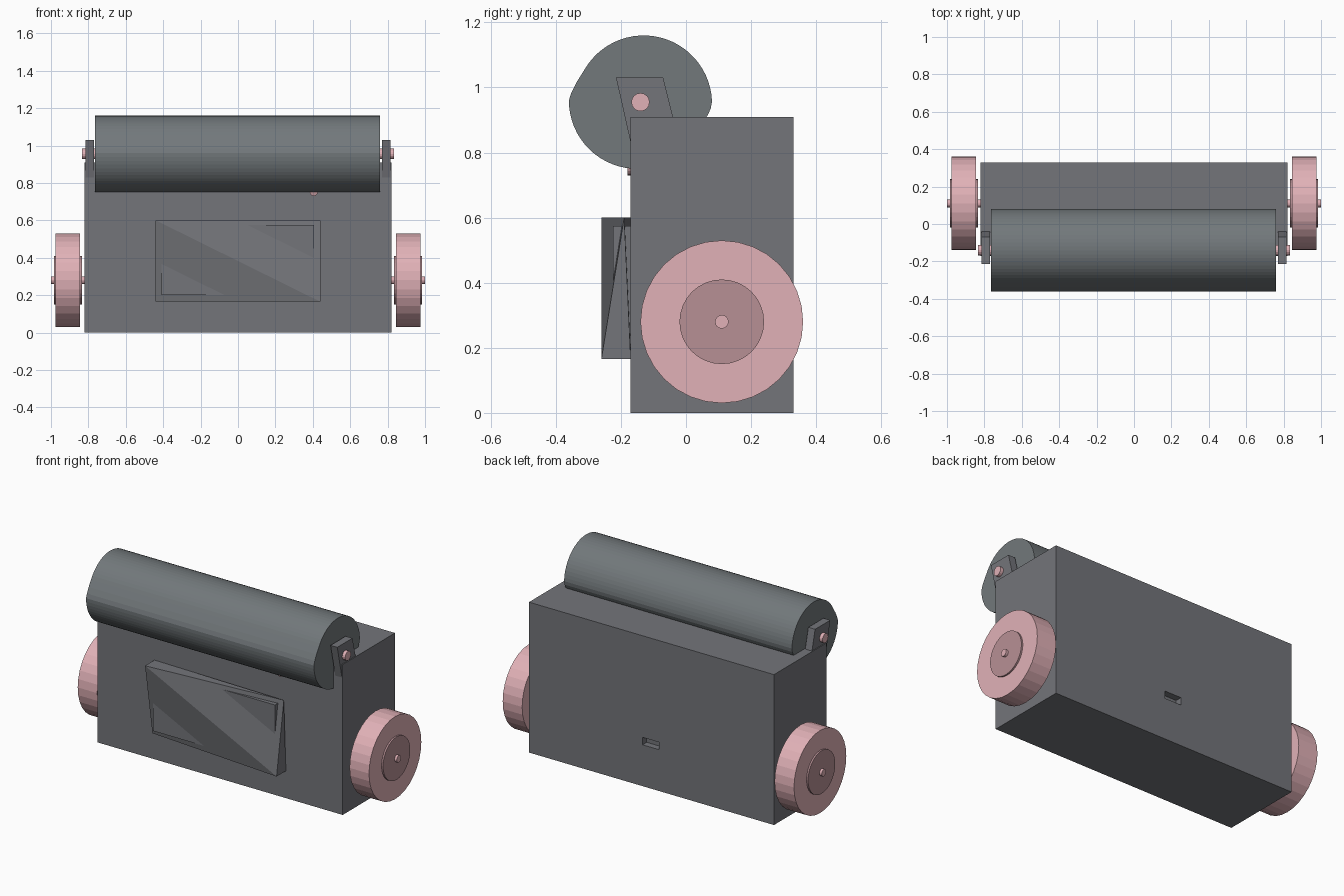
import bpy, bmesh, math
from mathutils import Matrix, Vector

if "Cube" in bpy.data.objects:
    bpy.data.objects.remove(bpy.data.objects["Cube"], do_unlink=True)


def material(name, rgb):
    m = bpy.data.materials.new(name)
    m.use_nodes = True
    m.diffuse_color = (*rgb, 1)
    m.node_tree.nodes["Principled BSDF"].inputs["Base Color"].default_value = (*rgb, 1)
    return m


GREY = material("body grey", (0.172, 0.176, 0.193))
SLATE = material("roller slate", (0.168, 0.188, 0.198))
PINK = material("wheel pink", (0.752, 0.440, 0.474))
ROSE = material("hub rose", (0.474, 0.279, 0.300))


def finish(bm, name, mat):
    bmesh.ops.recalc_face_normals(bm, faces=bm.faces)
    mesh = bpy.data.meshes.new(name)
    bm.to_mesh(mesh)
    bm.free()
    mesh.materials.append(mat)
    obj = bpy.data.objects.new(name, mesh)
    bpy.context.collection.objects.link(obj)
    return obj


def box(name, low, high, mat):
    low, high = Vector(low), Vector(high)
    bm = bmesh.new()
    bmesh.ops.create_cube(bm, size=1)
    bmesh.ops.scale(bm, vec=high - low, verts=bm.verts)
    bmesh.ops.translate(bm, vec=(low + high) / 2, verts=bm.verts)
    return finish(bm, name, mat)


def rod(name, center, radius, length, mat, axis="X", sides=32):
    bm = bmesh.new()
    bmesh.ops.create_cone(bm, cap_ends=True, segments=sides, radius1=radius,
                          radius2=radius, depth=length)
    turn = Matrix.Rotation(math.pi / 2, 4, "Y" if axis == "X" else "X")
    bmesh.ops.transform(bm, matrix=Matrix.Translation(center) @ turn, verts=bm.verts)
    return finish(bm, name, mat)


def extrude_x(name, profile, x0, x1, mat):
    # Sweep a side profile of (y, z) points along x
    bm = bmesh.new()
    face = bm.faces.new([bm.verts.new((x0, y, z)) for y, z in profile])
    new = bmesh.ops.extrude_face_region(bm, geom=[face])["geom"]
    bmesh.ops.translate(bm, vec=(x1 - x0, 0, 0),
                        verts=[v for v in new if isinstance(v, bmesh.types.BMVert)])
    return finish(bm, name, mat)


def arc(cy, cz, r, start, end, steps):
    angles = [math.radians(start + (end - start) * i / steps) for i in range(steps + 1)]
    return [(cy + r * math.cos(a), cz + r * math.sin(a)) for a in angles]


# Main body with a small slot cut in the back
body = box("body", (-0.82, -0.17, 0), (0.82, 0.33, 0.91), GREY)
cutter = box("slot_cutter", (-0.05, 0.29, 0.25), (0.06, 0.4, 0.295), GREY)
cutter.hide_render = True
cut = body.modifiers.new("slot", "BOOLEAN")
cut.operation = "DIFFERENCE"
cut.solver = "EXACT"
cut.object = cutter
bpy.context.view_layer.objects.active = body
bpy.ops.object.modifier_apply(modifier="slot")
bpy.data.objects.remove(cutter, do_unlink=True)

# Roller: two offset half rounds joined by short flats
outline = arc(-0.13, 0.95, 0.21, 2, 150, 26)
outline += [(-0.335, 1.018), (-0.352, 0.985)]
outline += arc(-0.15, 0.96, 0.21, 180, 340, 28)
outline += [(0.066, 0.914), (0.076, 0.935)]
extrude_x("roller", outline, -0.765, 0.76, SLATE)

# Wheels, hubs, axles, brackets and pins on both sides
bracket = [(-0.215, 1.03), (-0.07, 1.03), (-0.02, 0.83), (-0.17, 0.83)]
for side, s in (("left", 1), ("right", -1)):
    rod(f"{side}_wheel", (s * 0.91, 0.11, 0.28), 0.25, 0.13, PINK)
    rod(f"{side}_hub", (s * 0.91, 0.11, 0.28), 0.13, 0.15, ROSE)
    rod(f"{side}_axle", (s * 0.9, 0.11, 0.28), 0.021, 0.2, PINK, sides=16)
    extrude_x(f"{side}_bracket", bracket, s * 0.77, s * 0.815, GREY)
    rod(f"{side}_pin", (s * 0.79, -0.14, 0.955), 0.028, 0.09, PINK, sides=16)

# Twisted front panel: thick at two opposite corners, thin at the others
bm = bmesh.new()
w, bottom, top = 0.44, 0.165, 0.6
tl_front, tl_back, br_front, br_back, tr, bl = [bm.verts.new(p) for p in (
    (-w, -0.26, top), (-w, -0.17, top), (w, -0.26, bottom), (w, -0.17, bottom),
    (w, -0.19, top), (-w, -0.19, bottom))]
for corner in (tr, bl):
    for tri in ((tl_front, br_front), (tl_back, br_back),
                (tl_front, tl_back), (br_front, br_back)):
        bm.faces.new((*tri, corner))
finish(bm, "twisted_panel", GREY)

# Flat slab showing through the panel's thin corners
box("panel_slab", (-0.41, -0.225, 0.2), (0.405, -0.17, 0.575), GREY)

# Button on the front face
rod("front_button", (0.405, -0.17, 0.752), 0.022, 0.02, ROSE, axis="Y", sides=16)
